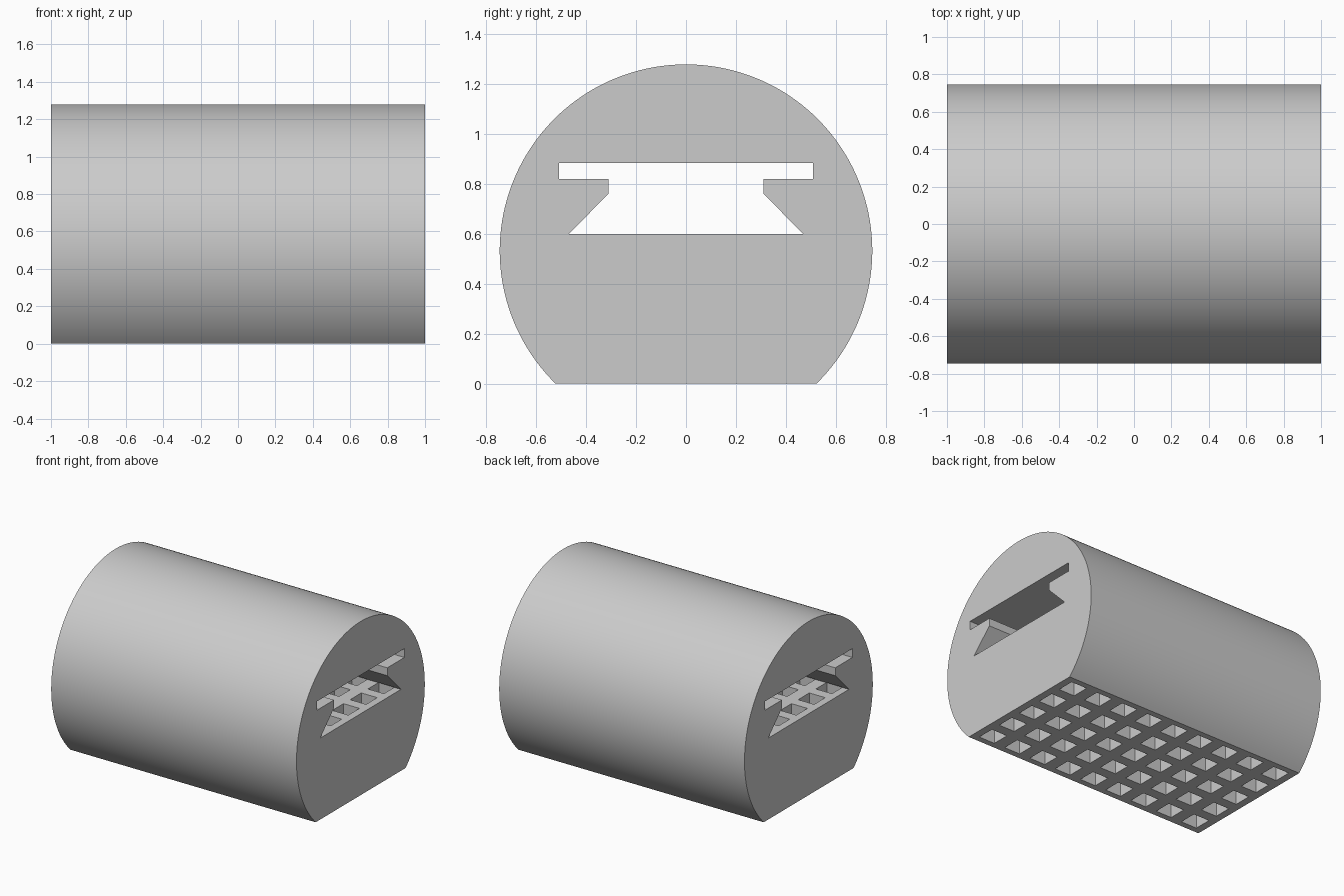
import bpy, bmesh, math

if "Cube" in bpy.data.objects:
    bpy.data.objects.remove(bpy.data.objects["Cube"], do_unlink=True)

LENGTH = 2.0
RADIUS = 0.747
AXIS_Z = 0.533
FLOOR_Z = 0.6

grey = bpy.data.materials.new("plain_grey")
grey.use_nodes = True
colour = (0.6, 0.6, 0.6, 1)
grey.diffuse_color = colour
grey.node_tree.nodes["Principled BSDF"].inputs["Base Color"].default_value = colour


def finish(name, bm):
    bmesh.ops.recalc_face_normals(bm, faces=bm.faces)
    mesh = bpy.data.meshes.new(name)
    bm.to_mesh(mesh)
    bm.free()
    mesh.materials.append(grey)
    ob = bpy.data.objects.new(name, mesh)
    bpy.context.collection.objects.link(ob)
    return ob


def extrude_x(name, profile, length):
    """Solid made from a (y, z) profile, centred along x."""
    bm = bmesh.new()
    face = bm.faces.new([bm.verts.new((-length / 2, y, z)) for y, z in profile])
    ext = bmesh.ops.extrude_face_region(bm, geom=[face])
    verts = [v for v in ext["geom"] if isinstance(v, bmesh.types.BMVert)]
    bmesh.ops.translate(bm, verts=verts, vec=(length, 0, 0))
    return finish(name, bm)


# Round body with a flat base
cut = math.asin(AXIS_Z / RADIUS)
steps = 128
arc = []
for i in range(steps + 1):
    a = -cut + (math.pi + 2 * cut) * i / steps
    arc.append((RADIUS * math.cos(a), AXIS_Z + RADIUS * math.sin(a)))
body = extrude_x("round_body", arc, LENGTH)

# Slot through the length: wide tray groove above a dovetail channel
half = [(0.47, FLOOR_Z), (0.31, 0.762), (0.31, 0.82), (0.51, 0.82), (0.51, 0.885)]
slot = extrude_x("slot_cutter", half + [(-y, z) for y, z in reversed(half)], LENGTH + 0.2)

# Grid of square drain holes from the base up to the channel floor
bm = bmesh.new()
size, depth = 0.13, FLOOR_Z + 0.102
for i in range(9):
    for j in range(5):
        box = bmesh.ops.create_cube(bm, size=1)["verts"]
        bmesh.ops.scale(bm, verts=box, vec=(size, size, depth))
        bmesh.ops.translate(bm, verts=box,
                            vec=((i - 4) * 0.22, (j - 2) * 0.207, depth / 2 - 0.1))
holes = finish("hole_cutter", bm)

# Cut the body, then discard the cutters
bpy.context.view_layer.objects.active = body
body.select_set(True)
for cutter in (slot, holes):
    cutter.hide_render = True
    mod = body.modifiers.new(cutter.name, "BOOLEAN")
    mod.operation = "DIFFERENCE"
    mod.solver = "EXACT"
    mod.object = cutter
    bpy.ops.object.modifier_apply(modifier=mod.name)
    bpy.data.objects.remove(cutter, do_unlink=True)

bpy.ops.object.shade_smooth_by_angle(angle=math.radians(30))
